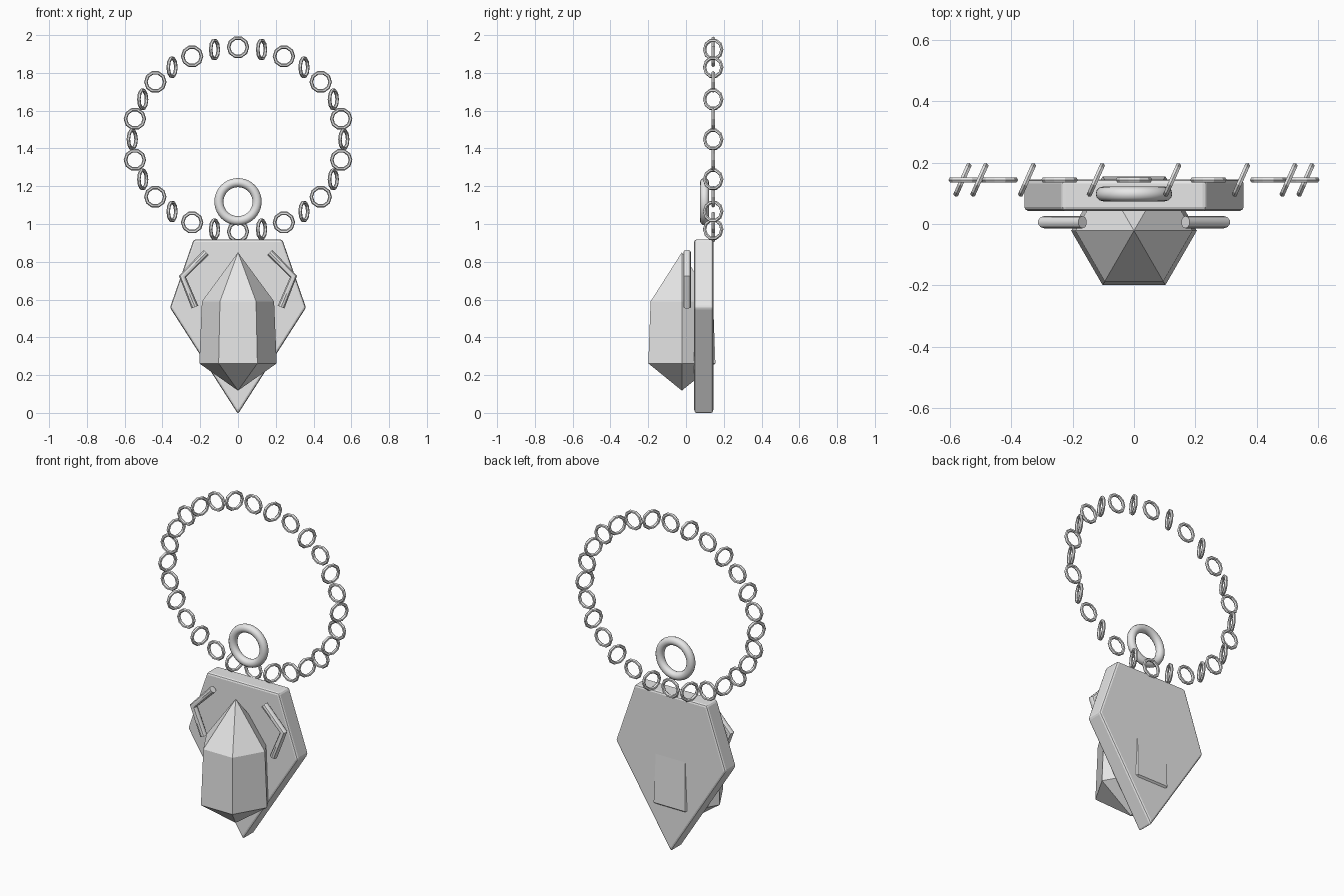
import bpy, bmesh, math
from mathutils import Matrix

cube = bpy.data.objects.get("Cube")
if cube:
    bpy.data.objects.remove(cube, do_unlink=True)

# Single plain metal-grey material
GREY = (0.8, 0.8, 0.8, 1)
mat = bpy.data.materials.new("light_grey")
mat.use_nodes = True
mat.diffuse_color = GREY
mat.node_tree.nodes["Principled BSDF"].inputs["Base Color"].default_value = GREY


def add_mesh(name, bm):
    bmesh.ops.recalc_face_normals(bm, faces=bm.faces[:])
    mesh = bpy.data.meshes.new(name)
    bm.to_mesh(mesh)
    bm.free()
    mesh.materials.append(mat)
    obj = bpy.data.objects.new(name, mesh)
    bpy.context.collection.objects.link(obj)
    return obj


def add_torus(name, loc, turn, major, minor, segs, sides):
    bpy.ops.mesh.primitive_torus_add(
        location=loc, rotation=(math.pi / 2, 0, turn), major_radius=major,
        minor_radius=minor, major_segments=segs, minor_segments=sides)
    obj = bpy.context.object
    obj.name = name
    obj.data.materials.append(mat)
    return obj


def smooth(obj):
    bpy.ops.object.select_all(action='DESELECT')
    obj.select_set(True)
    bpy.context.view_layer.objects.active = obj
    bpy.ops.object.shade_smooth_by_angle(angle=math.radians(35))


# Kite-shaped backplate with softened edges
outline = [(0, -0.006), (0.36, 0.557), (0.235, 0.918), (-0.235, 0.918), (-0.36, 0.557)]
bm = bmesh.new()
face = bm.faces.new([bm.verts.new((x, 0.043, z)) for x, z in outline])
ext = bmesh.ops.extrude_face_region(bm, geom=[face])
bmesh.ops.translate(bm, vec=(0, 0.102, 0),
                    verts=[v for v in ext["geom"] if isinstance(v, bmesh.types.BMVert)])
plate = add_mesh("backplate", bm)
bevel = plate.modifiers.new("soft_edges", 'BEVEL')
bevel.width = 0.012
bevel.segments = 2

# Six-sided crystal: lower point, tapered body, upper point
bm = bmesh.new()
centre_y = -0.022


def hex_ring(radius, z):
    return [bm.verts.new((radius * math.cos(k * math.pi / 3),
                          centre_y + radius * math.sin(k * math.pi / 3), z)) for k in range(6)]


low, high = hex_ring(0.205, 0.262), hex_ring(0.191, 0.59)
bottom = bm.verts.new((0, centre_y, 0.118))
top = bm.verts.new((0, centre_y, 0.85))
for k in range(6):
    n = (k + 1) % 6
    bm.faces.new((low[k], low[n], high[n], high[k]))
    bm.faces.new((low[n], low[k], bottom))
    bm.faces.new((high[k], high[n], top))
add_mesh("crystal", bm)

# Bent prongs on both sides of the crystal
for side, label in ((1, "left"), (-1, "right")):
    curve = bpy.data.curves.new(label + "_prong", 'CURVE')
    curve.dimensions = '3D'
    curve.bevel_depth = 0.02
    curve.bevel_resolution = 3
    curve.use_fill_caps = True
    line = curve.splines.new('POLY')
    line.points.add(2)
    for point, (x, z) in zip(line.points, [(0.168, 0.85), (0.294, 0.722), (0.228, 0.56)]):
        point.co = (side * x, 0.006, z, 1)
    curve.materials.append(mat)
    prong = bpy.data.objects.new(label + "_prong", curve)
    bpy.context.collection.objects.link(prong)
    bpy.ops.object.select_all(action='DESELECT')
    prong.select_set(True)
    bpy.context.view_layer.objects.active = prong
    bpy.ops.object.convert(target='MESH')
    smooth(bpy.context.object)

# Hanging ring above the plate
smooth(add_torus("bail_ring", (0, 0.098, 1.118), 0, 0.101, 0.024, 40, 12))

# Oval chain of alternately turned links
LINKS = 28
for i in range(LINKS):
    a = 2 * math.pi * i / LINKS
    loc = (0.56 * math.sin(a), 0.144, 1.448 + 0.488 * math.cos(a))
    add_torus(f"chain_link_{i + 1}", loc, math.radians(66) if i % 2 else 0,
              0.05, 0.0095, 10, 6)
